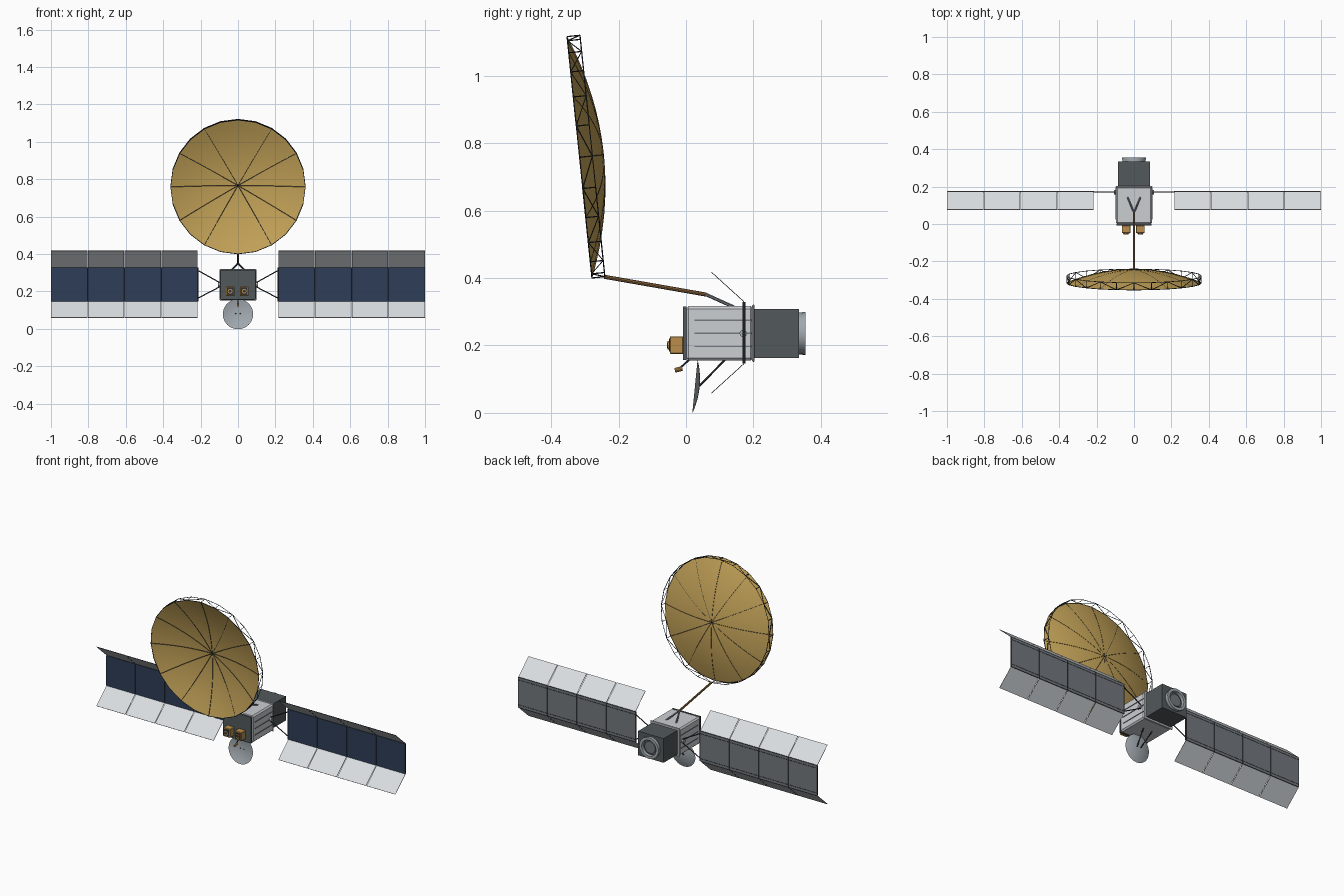
import bpy, bmesh, math
from mathutils import Vector, Matrix

if "Cube" in bpy.data.objects:
    bpy.data.objects.remove(bpy.data.objects["Cube"], do_unlink=True)


def material(name, r, g, b):
    m = bpy.data.materials.new(name)
    m.use_nodes = True
    m.diffuse_color = (r, g, b, 1)
    m.node_tree.nodes["Principled BSDF"].inputs["Base Color"].default_value = (r, g, b, 1)
    return m


WHITE = material("body light grey", .60, .62, .65)
MIRROR = material("flap pale grey", .70, .73, .76)
GOLD = material("dish gold", .56, .37, .10)
ORANGE = material("module gold", .50, .27, .07)
BLUE = material("cell blue", .028, .048, .095)
DARK = material("box dark grey", .085, .10, .105)
BACK = material("panel back grey", .17, .19, .21)
STEEL = material("steel grey", .36, .40, .43)
STRUT = material("strut charcoal", .025, .032, .042)
BROWN = material("boom brown", .25, .13, .045)


def finish(name, bm, mats, smooth=False):
    mesh = bpy.data.meshes.new(name)
    bmesh.ops.recalc_face_normals(bm, faces=bm.faces)
    bm.to_mesh(mesh)
    bm.free()
    for m in mats:
        mesh.materials.append(m)
    ob = bpy.data.objects.new(name, mesh)
    bpy.context.collection.objects.link(ob)
    if smooth:
        bpy.ops.object.select_all(action='DESELECT')
        ob.select_set(True)
        bpy.context.view_layer.objects.active = ob
        bpy.ops.object.shade_smooth_by_angle(angle=math.radians(35))
    return ob


def box(name, loc, size, mat, bevel=0):
    bm = bmesh.new()
    bmesh.ops.create_cube(bm, size=1, matrix=Matrix.Translation(loc) @ Matrix.Diagonal((*size, 1)))
    if bevel:
        bmesh.ops.bevel(bm, geom=bm.edges[:], offset=bevel, segments=1, affect='EDGES')
    return finish(name, bm, [mat])


def panel(name, loc, size, tilt, mats):
    """Thin plate: mats are front, back and edge."""
    bm = bmesh.new()
    bmesh.ops.create_cube(bm, size=1, matrix=Matrix.Diagonal((*size, 1)))
    bm.normal_update()
    for f in bm.faces:
        f.material_index = 0 if f.normal.y < -.5 else 1 if f.normal.y > .5 else 2
    bm.transform(Matrix.Translation(loc) @ Matrix.Rotation(tilt, 4, 'X'))
    return finish(name, bm, mats)


def rods(name, pairs, radius, mat, sides=5, smooth=False):
    """One mesh holding a straight rod for each pair of points."""
    bm = bmesh.new()
    for a, b in pairs:
        a, b = Vector(a), Vector(b)
        d = b - a
        turn = d.to_track_quat('Z', 'Y').to_matrix().to_4x4()
        bmesh.ops.create_cone(bm, cap_ends=True, segments=sides, radius1=radius, radius2=radius,
                              depth=d.length, matrix=Matrix.Translation((a + b) / 2) @ turn)
    return finish(name, bm, [mat], smooth)


def dish_frame(top, bottom):
    """Frame with local y along the rim and local z out of the open face."""
    top, bottom = Vector(top), Vector(bottom)
    up = (top - bottom).normalized()
    side = Vector((1, 0, 0))
    m = Matrix((side, up, side.cross(up))).transposed().to_4x4()
    return Matrix.Translation((top + bottom) / 2) @ m


def bowl_point(frame, radius, depth, t, angle, lift=0):
    return frame @ Vector((radius * t * math.sin(angle), radius * t * math.cos(angle),
                           depth * (t * t - 1) + lift))


def bowl(name, frame, radius, depth, mat, sides=24, rings=8):
    bm = bmesh.new()
    loops = [[bm.verts.new(bowl_point(frame, radius, depth, k / rings, math.tau * i / sides))
              for i in range(sides)] for k in range(1, rings + 1)]
    hub = bm.verts.new(bowl_point(frame, radius, depth, 0, 0))
    for i in range(sides):
        j = (i + 1) % sides
        bm.faces.new((hub, loops[0][i], loops[0][j]))
        for a, b in zip(loops, loops[1:]):
            bm.faces.new((a[i], b[i], b[j], a[j]))
    return finish(name, bm, [mat], True)


# Body
CZ = .236
box("body", (0, .1, CZ), (.194, .2, .162), WHITE, .008)
box("front_plate", (0, -.004, CZ), (.188, .01, .158), DARK)
box("rear_flange", (0, .2, CZ), (.196, .008, .17), WHITE, .003)
box("service_box", (0, .268, CZ), (.17, .134, .146), DARK)
for s, side in ((1, "left"), (-1, "right")):
    for k in (-1, 0, 1):
        box(f"{side}_rail_{k + 2}", (s * .097, .11, CZ + k * .039), (.006, .17, .004), BACK)
    rods(f"{side}_wing_hub", [((s * .09, .17, CZ), (s * .108, .17, CZ))], .011, STEEL, 12)

# Engine ring at the rear
bm = bmesh.new()
profile = [(.062, .333), (.062, .345), (.064, .346), (.064, .355), (.048, .355), (.046, .338)]
loops = [[bm.verts.new((r * math.cos(math.tau * i / 32), y, CZ + r * math.sin(math.tau * i / 32)))
          for i in range(32)] for r, y in profile]
for a, b in zip(loops, loops[1:]):
    for i in range(32):
        j = (i + 1) % 32
        bm.faces.new((a[i], a[j], b[j], b[i]))
finish("engine_ring", bm, [STEEL], True)
rods("engine_core", [((0, .33, CZ), (0, .344, CZ))], .036, BACK, 24, True)

# Front sensor modules
for x, side in ((-.042, "right"), (.034, "left")):
    box(f"{side}_module", (x, -.028, .201), (.046, .04, .052), ORANGE, .002)
    box(f"{side}_module_face", (x, -.049, .201), (.034, .003, .038), STRUT)
    rods(f"{side}_module_lens", [((x, -.046, .201), (x, -.055, .201))], .013, ORANGE, 12)
    rods(f"{side}_module_lens_hole", [((x, -.05, .201), (x, -.056, .201))], .008, STRUT, 12)

# Solar wings, each four panels with a pale flap above and below
PITCH, X0, WZ, WY = .1965, .215, .238, .172
for s, side in ((1, "left"), (-1, "right")):
    for i in range(4):
        x = s * (X0 + PITCH * (i + .5) - .0005)
        tag = f"{side}_{i + 1}"
        panel(f"solar_panel_{tag}", (x, WY, WZ), (.193, .006, .182), 0, [BLUE, BACK, STRUT])
        for k, place in ((1, "upper"), (-1, "lower")):
            panel(f"{place}_flap_{tag}", (x, .124, WZ + k * .1355), (.193, .002, .13),
                  k * math.radians(47.8), [MIRROR, MIRROR, STRUT])
    seams = [((s * (X0 + PITCH * i), WY, WZ - .091), (s * (X0 + PITCH * i), WY, WZ + .091))
             for i in range(5)]
    rods(f"{side}_panel_seams", [p for p in seams[:4]], .004, STRUT, 4)
    rods(f"{side}_panel_wires", [((s * X0, WY + .0027, WZ + k * .075), (s * .998, WY + .0027, WZ + k * .075))
                                 for k in (-1, 1)], .001, STRUT, 4)
    rods(f"{side}_yoke", [((s * .097, WY, CZ + k * .011), (s * .216, WY, WZ + k * .075))
                          for k in (-1, 1)], .003, STRUT, 6)

# Main dish, its ribs and the ring truss behind the rim
R, DEPTH, BAYS = .36, .072, 24
frame = dish_frame((0, -.353, 1.117), (0, -.279, .40))
bowl("main_dish", frame, R, DEPTH, GOLD, BAYS)
ribs = []
for n in range(12):
    path = [bowl_point(frame, R, DEPTH, k / 8, math.tau * n / 12, .0005) for k in range(9)]
    ribs += list(zip(path, path[1:]))
rods("dish_ribs", ribs, .0013, STRUT, 4)
front = [bowl_point(frame, R, 0, 1, math.tau * i / BAYS) for i in range(BAYS)]
rear = [bowl_point(frame, R, 0, 1, math.tau * i / BAYS, -.0385) for i in range(BAYS)]
truss = []
for i in range(BAYS):
    j = (i + 1) % BAYS
    truss += [(front[i], front[j]), (rear[i], rear[j]), (front[i], rear[i])]
    truss.append((front[i], rear[j]) if i % 2 else (rear[i], front[j]))
rods("dish_truss", truss, .0018, STRUT, 4)

# Boom and its forked foot
KNEE = (0, .06, .351)
rods("boom", [((0, -.243, .404), KNEE)], .006, BROWN, 8)
rods("boom_fork", [(KNEE, (s * .034, .142, .314)) for s in (-1, 1)], .005, BACK, 6)

# Small dish below, with back struts and feed
bowl("small_dish", dish_frame((0, .034, .155), (0, .019, .002)), .081, .014, STEEL, 32, 6)
rods("small_dish_struts", [((s * .012, .04, .08), (s * .03, .115, .157)) for s in (-1, 1)],
     .003, STRUT, 6)
rods("feed_arm", [((0, .008, .157), (0, -.016, .134))], .003, STRUT, 6)
rods("feed_horn", [((0, -.011, .132), (0, -.033, .126))], .007, ORANGE, 10)
